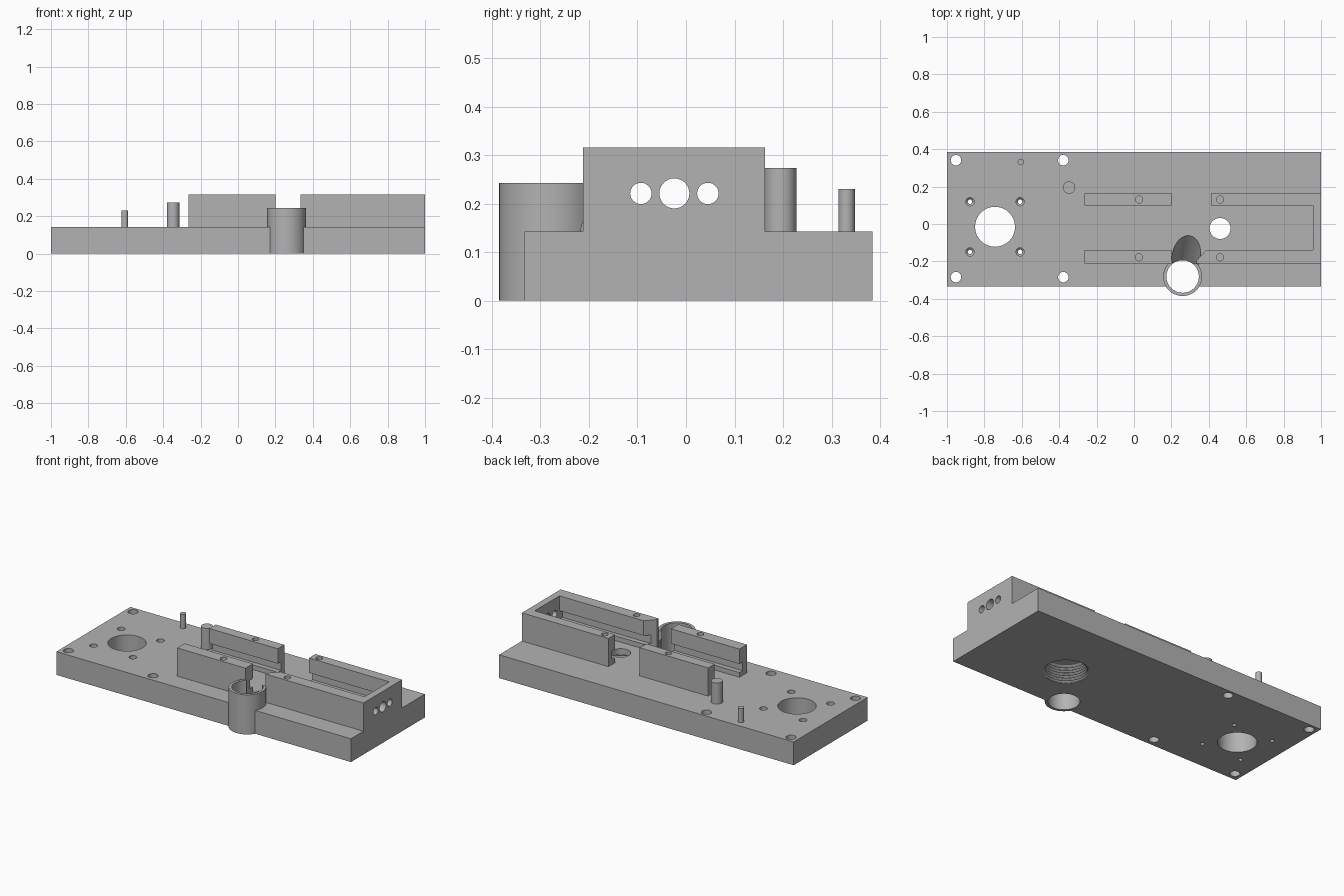
import bpy, bmesh, math
from mathutils import Vector

if "Cube" in bpy.data.objects:
    bpy.data.objects.remove(bpy.data.objects["Cube"], do_unlink=True)

GREY = (0.45, 0.45, 0.45, 1)
mat = bpy.data.materials.new("machined grey")
mat.use_nodes = True
mat.diffuse_color = GREY
mat.node_tree.nodes["Principled BSDF"].inputs["Base Color"].default_value = GREY

FLOOR, WALL_TOP, COLLAR_TOP = 0.143, 0.316, 0.243
OVER = 0.02


def finish(name, bm):
    bmesh.ops.recalc_face_normals(bm, faces=bm.faces)
    mesh = bpy.data.meshes.new(name)
    bm.to_mesh(mesh)
    bm.free()
    mesh.materials.append(mat)
    ob = bpy.data.objects.new(name, mesh)
    bpy.context.collection.objects.link(ob)
    return ob


def prism(name, outline, z0, z1):
    bm = bmesh.new()
    face = bm.faces.new([bm.verts.new((x, y, z0)) for x, y in outline])
    top = bmesh.ops.extrude_face_region(bm, geom=[face])["geom"]
    moved = [v for v in top if isinstance(v, bmesh.types.BMVert)]
    bmesh.ops.translate(bm, verts=moved, vec=(0, 0, z1 - z0))
    return finish(name, bm)


def box(name, x0, x1, y0, y1, z0, z1):
    return prism(name, [(x0, y0), (x1, y0), (x1, y1), (x0, y1)], z0, z1)


def lathe(name, at, profile, axis=(0, 0, 1), n=48):
    """Closed turned solid from (radius, height) pairs along an axis."""
    bm = bmesh.new()
    rot = Vector((0, 0, 1)).rotation_difference(Vector(axis))
    rings = []
    for r, h in profile:
        angles = [2 * math.pi * i / n for i in range(n)]
        rings.append([bm.verts.new(Vector(at) + rot @ Vector(
            (r * math.cos(a), r * math.sin(a), h))) for a in angles])
    for low, high in zip(rings, rings[1:]):
        for i in range(n):
            j = (i + 1) % n
            bm.faces.new((low[i], low[j], high[j], high[i]))
    bm.faces.new(rings[0])
    bm.faces.new(rings[-1])
    return finish(name, bm)


def combine(ob, tool, operation="DIFFERENCE"):
    mod = ob.modifiers.new("cut", "BOOLEAN")
    mod.object, mod.operation, mod.solver = tool, operation, "EXACT"
    graph = bpy.context.evaluated_depsgraph_get()
    mesh = bpy.data.meshes.new_from_object(ob.evaluated_get(graph))
    ob.modifiers.clear()
    ob.data = mesh
    bpy.data.objects.remove(tool, do_unlink=True)


def drill(ob, x, y, r, z0=-OVER, z1=FLOOR + OVER):
    combine(ob, lathe("drill", (x, y, 0), [(r, z0), (r, z1)], n=32))


# Base plate with the upright collar on its front edge
base = box("base_plate", -1, 1, -0.333, 0.384, 0, FLOOR)
CX, CY = 0.26, -0.281
collar = lathe("collar", (CX, CY, 0), [(0.104, 0), (0.104, COLLAR_TOP)], n=64)
combine(base, collar, "UNION")
combine(base, box("collar_gap", 0.12, 0.4, -0.212, 0, FLOOR, 0.4))
drill(base, CX, CY, 0.087, z1=0.3)

# Slanted feed bore running down into the collar
combine(base, lathe("feed_bore", (CX, CY, 0.03), [(0.075, 0), (0.075, 0.3)],
                    axis=(0.18, 1, 1)))

# Mounting holes
drill(base, -0.743, -0.015, 0.107)
for x in (-0.952, -0.378):
    for y in (0.341, -0.284):
        drill(base, x, y, 0.028)
for x in (-0.877, -0.609):
    for y in (0.119, -0.149):
        combine(base, lathe("countersink", (x, y, 0), [
            (0.012, -OVER), (0.012, 0.07), (0.022, 0.08), (0.022, FLOOR + OVER)], n=24))

# Threaded socket on the underside with a smaller opening above
drill(base, 0.46, -0.024, 0.056)
thread = [(0.126, -OVER)]
PITCH = 0.016
for i in range(7):
    thread += [(0.126, i * PITCH + 0.002), (0.114, (i + 0.5) * PITCH + 0.002)]
combine(base, lathe("socket", (0.46, -0.024, 0), thread))

# Guide rails: two short rails and a U-shaped housing
rails = [
    box("left_back_rail", -0.265, 0.2, 0.1, 0.163, FLOOR, WALL_TOP),
    box("left_front_rail", -0.265, 0.2, -0.212, -0.14, FLOOR, WALL_TOP),
    prism("rail_housing", [
        (0.412, 0.163), (1, 0.163), (1, -0.212), (0.335, -0.212), (0.335, -0.195),
        (0.385, -0.14), (0.957, -0.14), (0.957, 0.1), (0.412, 0.1)], FLOOR, WALL_TOP),
]
for rail in rails:
    # Groove along the inner faces
    combine(rail, box("groove", -0.4, 0.957, -0.17, 0.13, 0.172, 0.225))
for rail, spots in zip(rails, ([(0.027, 0.131)], [(0.027, -0.178)],
                               [(0.46, 0.131), (0.46, -0.178)])):
    for x, y in spots:
        drill(rail, x, y, 0.019, 0.24, WALL_TOP + OVER)

# Three ports through the end wall
for y, r in ((-0.093, 0.022), (-0.024, 0.031), (0.045, 0.022)):
    combine(rails[2], lathe("port", (0.9, y, 0.221), [(r, 0), (r, 0.2)],
                            axis=(1, 0, 0), n=32))

# Upright pins
pins = [
    lathe("small_pin", (-0.605, 0.331, 0), [(0.017, FLOOR), (0.017, 0.23)], n=32),
    lathe("large_pin", (-0.347, 0.195, 0), [(0.033, FLOOR), (0.033, 0.273)], n=32),
]

bpy.ops.object.select_all(action="DESELECT")
for ob in [base] + rails + pins:
    ob.select_set(True)
bpy.context.view_layer.objects.active = base
bpy.ops.object.shade_smooth_by_angle(angle=math.radians(30))
